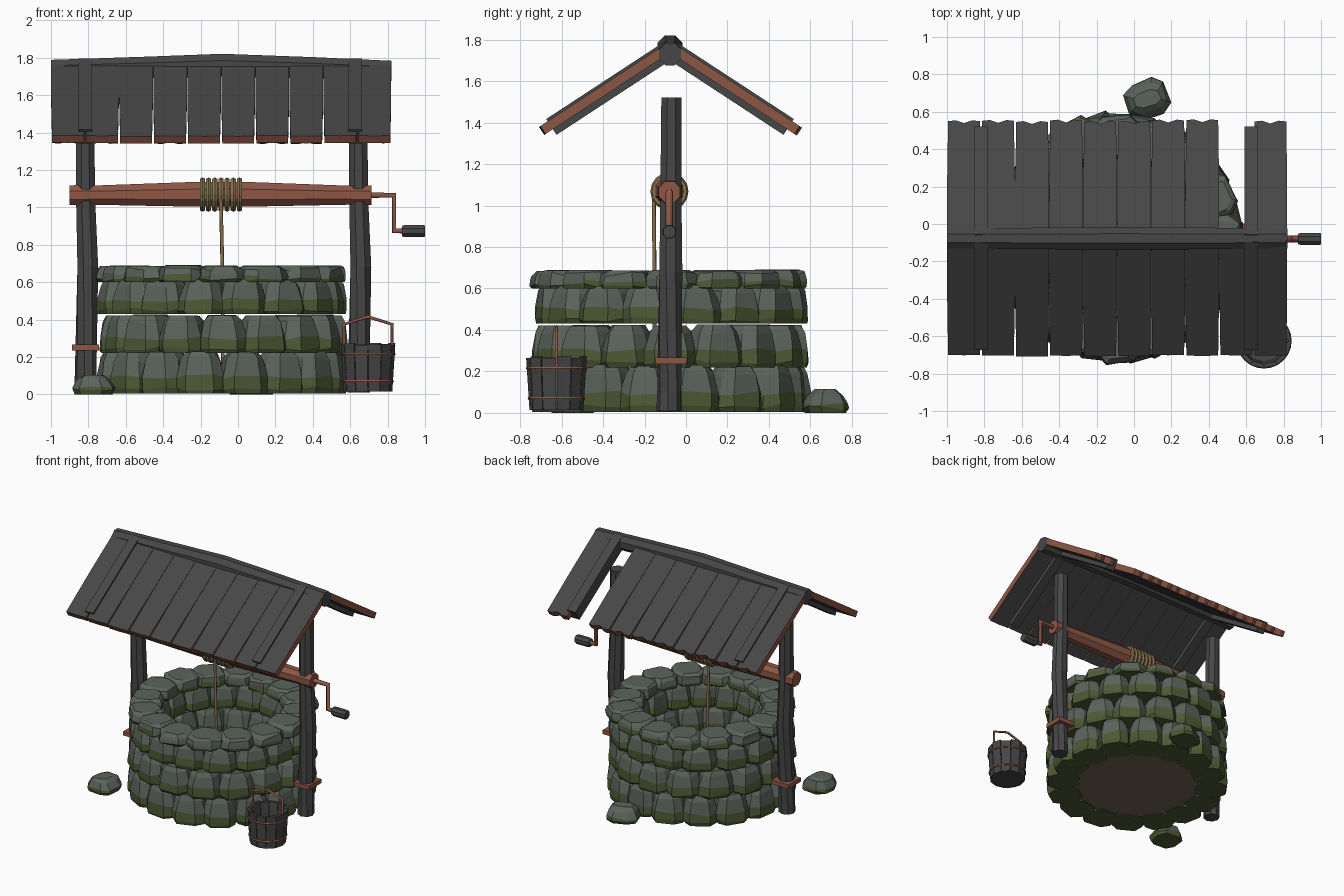
import bpy, bmesh, math, random
from mathutils import Vector

if "Cube" in bpy.data.objects:
    bpy.data.objects.remove(bpy.data.objects["Cube"])
random.seed(7)
CX, CY = -0.085, -0.073          # well axis


def mat(name, rgb):
    m = bpy.data.materials.new(name)
    m.diffuse_color = (*rgb, 1)
    m.use_nodes = True
    m.node_tree.nodes["Principled BSDF"].inputs["Base Color"].default_value = m.diffuse_color
    return m


STONE = mat("grey green stone", (0.105, 0.125, 0.105))
MOSS = mat("moss green", (0.075, 0.10, 0.035))
DARK = mat("dark wood", (0.062, 0.062, 0.062))
BROWN = mat("red brown wood", (0.27, 0.095, 0.06))
ROPE = mat("tan rope", (0.25, 0.17, 0.075))
FLOOR = mat("well floor", (0.16, 0.13, 0.085))


def loft(name, rings, mats, rule=None):
    """Join equal-length rings of points, cap both ends, colour faces by rule."""
    bm = bmesh.new()
    vs = [[bm.verts.new(p) for p in r] for r in rings]
    n = len(rings[0])
    for a, b in zip(vs, vs[1:]):
        for i in range(n):
            j = (i + 1) % n
            bm.faces.new((a[i], a[j], b[j], b[i]))
    bm.faces.new(vs[0][::-1])
    bm.faces.new(vs[-1])
    bmesh.ops.recalc_face_normals(bm, faces=bm.faces)
    bm.normal_update()
    if rule:
        for f in bm.faces:
            f.material_index = rule(f)
    me = bpy.data.meshes.new(name)
    bm.to_mesh(me)
    bm.free()
    for m in mats:
        me.materials.append(m)
    ob = bpy.data.objects.new(name, me)
    bpy.context.collection.objects.link(ob)
    return ob


def box(name, lo, hi, m):
    q = [(lo[0], lo[1]), (hi[0], lo[1]), (hi[0], hi[1]), (lo[0], hi[1])]
    return loft(name, [[(x, y, z) for x, y in q] for z in (lo[2], hi[2])], [m])


def x_rod(name, stations, y, m, n=8):
    """Faceted rod along x; stations are (x, z, radius)."""
    ang = [math.tau * (i + 0.5) / n for i in range(n)]
    return loft(name, [[(x, y + r * math.cos(a), z + r * math.sin(a)) for a in ang]
                       for x, z, r in stations], [m])


def z_rod(name, stations, m, n=8):
    """Faceted rod along z; stations are (x, y, z, radius, twist)."""
    return loft(name, [[(x + r * math.cos(math.tau * (i + 0.5) / n + t),
                         y + r * math.sin(math.tau * (i + 0.5) / n + t), z) for i in range(n)]
                       for x, y, z, r, t in stations], [m])


def tube(name, pts, r, m, res=1):
    cu = bpy.data.curves.new(name, 'CURVE')
    cu.dimensions = '3D'
    cu.bevel_depth, cu.bevel_resolution, cu.use_fill_caps = r, res, True
    sp = cu.splines.new('POLY')
    sp.points.add(len(pts) - 1)
    for p, c in zip(sp.points, pts):
        p.co = (*c, 1)
    cu.materials.append(m)
    ob = bpy.data.objects.new(name, cu)
    bpy.context.collection.objects.link(ob)


def torus(name, loc, rot, R, r, m, seg=16):
    bpy.ops.mesh.primitive_torus_add(location=loc, rotation=rot, major_radius=R,
                                     minor_radius=r, major_segments=seg, minor_segments=6)
    ob = bpy.context.object
    ob.name = name
    ob.data.materials.append(m)


def stone(name, cx, cy, ang, z0, h, wt, wr, levels):
    """Chipped block: wide mossy foot, narrow crown."""
    rnd = random.uniform
    outline = [(1, .45), (.62, .95), (-.58, 1), (-1, .5), (-.97, -.5), (-.5, -.95), (.55, -1), (.95, -.45)]
    outline = [(a * rnd(.93, 1.05), b * rnd(.93, 1.05)) for a, b in outline]
    ca, sa = math.cos(ang), math.sin(ang)
    rings = []
    for t, k in levels:
        ring = []
        for a, b in outline:
            a *= wt * k * rnd(.95, 1.04)
            b *= wr * (k * .65 + .35) * rnd(.96, 1.03)
            ring.append((cx + b * ca - a * sa, cy + b * sa + a * ca,
                         z0 + h * t + (rnd(-.012, .012) if 0 < t < 1 else 0)))
        rings.append(ring)
    cut = z0 + h * .31
    return loft(name, rings, [STONE, MOSS],
                lambda f: 1 if f.calc_center_median().z < cut else 0)


# stone courses of the well wall
TALL = [(0, .9), (.12, 1.0), (.4, .97), (.82, .8), (1, .58)]
FLAT = [(0, .92), (.15, 1.0), (.45, .97), (.8, .9), (1, .68)]
for c, (z0, h, rad, lv) in enumerate([(.005, .225, .548, TALL), (.22, .205, .54, TALL),
                                      (.43, .185, .535, TALL), (.6, .09, .545, FLAT)]):
    for i in range(16):
        a = math.tau * (i + (0.5 if c % 2 == 0 else 0)) / 16
        rr = rad + random.uniform(-.012, .012)
        stone(f"wall_stone_{c}_{i}", CX + rr * math.cos(a), CY + rr * math.sin(a),
              a + random.uniform(-.08, .08), z0, h + random.uniform(-.006, .003), .128, .125, lv)

# fallen stones
LOOSE = [(0, .85), (.2, 1.0), (.4, .95), (.8, .72), (1, .4)]
stone("loose_stone_back", .07, .67, .3, 0, .115, .105, .125, LOOSE)
stone("loose_stone_left", -.77, -.55, 1.4, 0, .105, .115, .11, LOOSE)

# floor disc
z_rod("well_floor", [(CX, CY, .008, .46, 0), (CX, CY, .016, .46, 0)], FLOOR, 32)

# posts and their clamps
for side, s in (("left", -1), ("right", 1)):
    X = CX + s * .73
    z_rod(side + "_post", [(X - .0, CY - .01, .01, .06, .35), (X + .0, CY - .008, .1, .058, .3),
                           (X + .012, CY, .68, .06, 0), (X, CY, 1.05, .055, 0),
                           (X - .003, CY + .003, 1.52, .053, 0)], DARK)
    box(side + "_post_clamp", (X - .073, CY - .075, .235), (X + .073, CY + .075, .267), BROWN)

# windlass axle, crank and handle
x_rod("axle", [(-.9, 1.065, .056), (-.84, 1.065, .06), (-.79, 1.065, .055), (-.22, 1.07, .072),
               (.03, 1.07, .072), (.59, 1.065, .055), (.65, 1.065, .06), (.715, 1.065, .056)], -.08, BROWN)
tube("crank", [(.70, -.08, 1.065), (.835, -.08, 1.065), (.835, -.08, .875), (.9, -.08, .875)], .018, BROWN)
x_rod("crank_handle", [(.878, .873, .03), (.89, .873, .035), (.99, .873, .035), (1.0, .873, .032)], -.08, DARK)

# rope coils and hanging rope
for i in range(7):
    torus(f"rope_coil_{i}", (-.19 + i * .033, -.08, 1.068), (0, math.pi / 2, 0), .076, .016, ROPE)
tube("hanging_rope", [(-.092, -.155, 1.05), (-.083, -.152, .66), (-.08, -.15, .02)], .01, ROPE)

# roof: slope coordinates are (x, distance down slope, height above slope)
ANG = math.radians(33.2)
RIDGE_Z = 1.765


def on_slope(x, s, n, side):
    return (x, CY - .004 + side * (s * math.cos(ANG) + n * math.sin(ANG)),
            RIDGE_Z - s * math.sin(ANG) + n * math.cos(ANG))


def wood_rule(f):                # broad faces dark, cut edges brown
    return 0 if abs(f.normal.z) > .7 and abs(f.normal.x) < .3 else 1


PITCH = 1.82 / 10
for side, label in ((-1, "front"), (1, "back")):
    for i in range(10):
        if side == 1 and i == 8:
            continue             # missing board
        x = -1 + PITCH * (i + .5)
        w = PITCH / 2 - .001
        L = .74 + random.uniform(-.008, .006)
        e = .018
        prof = [(-w, 0), (-w, .35), (-w + .005, L - e * .3), (-w * .5, L), (0, L - e), (w * .5, L),
                (w - .005, L - e * .3), (w, .35), (w, 0)]
        if side == -1:
            prof = [(a, min(s, L - .006)) for a, s in prof]
            prof[4] = (0, L - .004)
        loft(f"{label}_roof_board_{i}",
             [[on_slope(x + a, s, n, side) for a, s in prof] for n in (-.023, .023)],
             [DARK, BROWN], wood_rule)
    for X, nm in ((-.817, "left"), (.627, "right")):
        q = [(-.036, 0), (-.036, .69), (.036, .69), (.036, 0)]
        loft(f"{label}_{nm}_rafter",
             [[on_slope(X + a, s, n, side) for a, s in q] for n in (-.055, .036)], [DARK])
x_rod("ridge_beam", [(-1, 1.735, .058), (-.5, 1.748, .062), (CX, 1.76, .066),
                     (.4, 1.746, .062), (.82, 1.73, .058)], CY - .004, DARK)

# bucket of staves with hoops and handle
BX, BY, N = .695, -.625, 12
for i in range(N):
    a = math.tau * (i + .5) / N
    d = math.pi / N * .94
    top = .27 + random.uniform(-.006, .006)
    loft(f"bucket_stave_{i}",
         [[(BX + r * k * math.cos(a + t), BY + r * k * math.sin(a + t), z)
           for t, k in ((-d, 1), (d, 1), (d, .85), (-d, .85))]
          for z, r in ((.015, .13), (top, .146))], [DARK])
z_rod("bucket_base", [(BX, BY, .02, .124, 0), (BX, BY, .045, .124, 0)], DARK, N)
for z, R in ((.07, .131), (.215, .14)):
    torus("bucket_hoop", (BX, BY, z), (0, 0, 0), R, .008, BROWN, 24)
tube("bucket_handle", [(BX - .128, BY, .22), (BX - .128, BY, .375), (BX, BY, .415),
                       (BX + .128, BY, .375), (BX + .128, BY, .22)], .009, BROWN)
